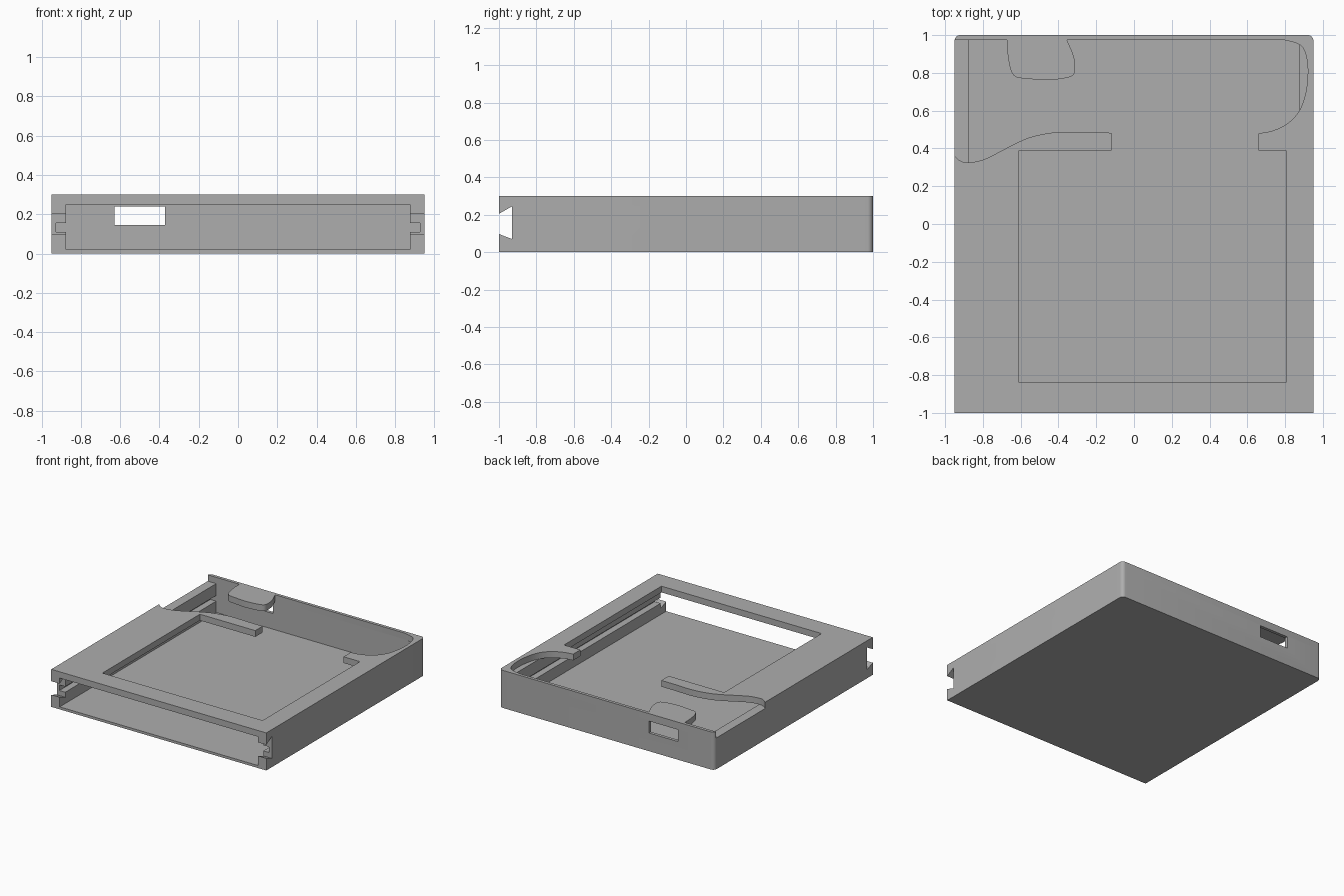
import bpy, bmesh, math
from mathutils import Vector

cube = bpy.data.objects.get("Cube")
if cube:
    bpy.data.objects.remove(cube)

grey = bpy.data.materials.new("plain grey")
grey.use_nodes = True
colour = (0.42, 0.42, 0.42, 1)
grey.diffuse_color = colour
grey.node_tree.nodes["Principled BSDF"].inputs["Base Color"].default_value = colour

HALF_W, BACK, FRONT = 0.95, 1.0, -1.0
WALL_X, WALL_Y = 0.875, 0.975
FLOOR, RIM, TOP = 0.02, 0.25, 0.30


def prism(name, outline, axis, low, high):
    """Extrude a 2D outline along one axis."""
    place = {"x": lambda p, d: (d, p[0], p[1]),
             "y": lambda p, d: (p[0], d, p[1]),
             "z": lambda p, d: (p[0], p[1], d)}[axis]
    bm = bmesh.new()
    face = bm.faces.new([bm.verts.new(place(p, low)) for p in outline])
    ext = bmesh.ops.extrude_face_region(bm, geom=[face])
    shift = Vector(place((0, 0), high - low))
    bmesh.ops.translate(bm, vec=shift,
                        verts=[v for v in ext["geom"] if isinstance(v, bmesh.types.BMVert)])
    bmesh.ops.recalc_face_normals(bm, faces=bm.faces)
    mesh = bpy.data.meshes.new(name)
    bm.to_mesh(mesh)
    bm.free()
    mesh.materials.append(grey)
    obj = bpy.data.objects.new(name, mesh)
    bpy.context.collection.objects.link(obj)
    return obj


def rect(x0, x1, y0, y1):
    return [(x0, y0), (x1, y0), (x1, y1), (x0, y1)]


def smooth(points, steps=5):
    """Pass a smooth curve through the points."""
    pts = [Vector(p) for p in points]
    pts = [2 * pts[0] - pts[1]] + pts + [2 * pts[-1] - pts[-2]]
    out = []
    for a, b, c, d in zip(pts, pts[1:], pts[2:], pts[3:]):
        for i in range(steps):
            t = i / steps
            out.append(0.5 * (2 * b + (c - a) * t + (2 * a - 5 * b + 4 * c - d) * t ** 2
                              + (3 * b - a - 3 * c + d) * t ** 3))
    return [tuple(p) for p in out] + [points[-1]]


def back_corner(side, r=0.03):
    """Rounded back corner, running from the side wall to the back wall."""
    angles = [math.pi / 2 * i / 6 for i in range(7)]
    return [(side * (HALF_W - r + r * math.cos(a)), BACK - r + r * math.sin(a)) for a in angles]


def cut(obj, cutter):
    mod = obj.modifiers.new("cut", "BOOLEAN")
    mod.operation, mod.solver, mod.object = "DIFFERENCE", "EXACT", cutter
    bpy.context.view_layer.objects.active = obj
    bpy.ops.object.modifier_apply(modifier=mod.name)
    bpy.data.objects.remove(cutter)


# Tray: floor, side walls and back wall
right_back = back_corner(1)
left_back = back_corner(-1)[::-1]
tray = prism("tray", [(-HALF_W, FRONT), (HALF_W, FRONT)] + right_back + left_back, "z", 0, RIM)

# Hollow with a slide groove in each side wall, open at the front
half = [(WALL_X, FLOOR), (WALL_X, 0.11), (0.927, 0.11), (0.927, 0.155), (WALL_X, 0.155), (WALL_X, 0.4)]
hollow = half + [(-x, z) for x, z in reversed(half)]
cut(tray, prism("hollow_cutter", hollow, "y", FRONT - 0.1, WALL_Y))

# Dovetail slot across the front ends of the walls
cut(tray, prism("dovetail_cutter", [(-1.014, 0.102), (-0.93, 0.07), (-0.93, 0.245), (-1.014, 0.197)],
                "x", -1.2, 1.2))

# Port opening in the back wall
cut(tray, prism("port_cutter", rect(-0.63, -0.373, 0.145, 0.24), "y", 0.9, 1.1))

# Cover: one plate with the window, two arms, curved cut-away and tab
left_sweep = smooth([(-0.95, 0.36), (-0.92, 0.335), (-0.88, 0.325), (-0.8, 0.34), (-0.72, 0.378),
                     (-0.62, 0.43), (-0.53, 0.465), (-0.4, 0.487), (-0.25, 0.484), (-0.12, 0.483)])
window = [(-0.12, 0.39), (-0.61, 0.39), (-0.61, -0.84), (0.805, -0.84), (0.805, 0.39), (0.66, 0.39)]
right_sweep = smooth([(0.66, 0.48), (0.73, 0.493), (0.81, 0.53), (0.875, 0.6), (0.91, 0.7),
                      (0.92, 0.82), (0.905, 0.91), (0.87, 0.953), (0.79, WALL_Y)])
tab = smooth([(-0.355, WALL_Y), (-0.32, 0.89), (-0.312, 0.82), (-0.335, 0.78), (-0.45, 0.762),
              (-0.55, 0.768), (-0.635, 0.785), (-0.665, 0.87), (-0.672, WALL_Y)])
rim = [(-HALF_W + 0.001, WALL_Y)] + left_back[:-1][::-1][1:]
# keep only the corner points behind the inner face of the back wall
rim = [p for p in rim if p[1] >= WALL_Y][:1] + [p for p in left_back[::-1] if p[1] > WALL_Y]
outer = right_back[::-1] + [(HALF_W, FRONT), (-HALF_W, FRONT)]
cover = prism("cover", left_sweep + window + right_sweep + tab + rim + outer, "z", RIM, TOP)

# Soft shading on curves, crisp edges elsewhere
for obj in (tray, cover):
    bpy.ops.object.select_all(action="DESELECT")
    obj.select_set(True)
    bpy.context.view_layer.objects.active = obj
    bpy.ops.object.shade_smooth_by_angle(angle=math.radians(30))
